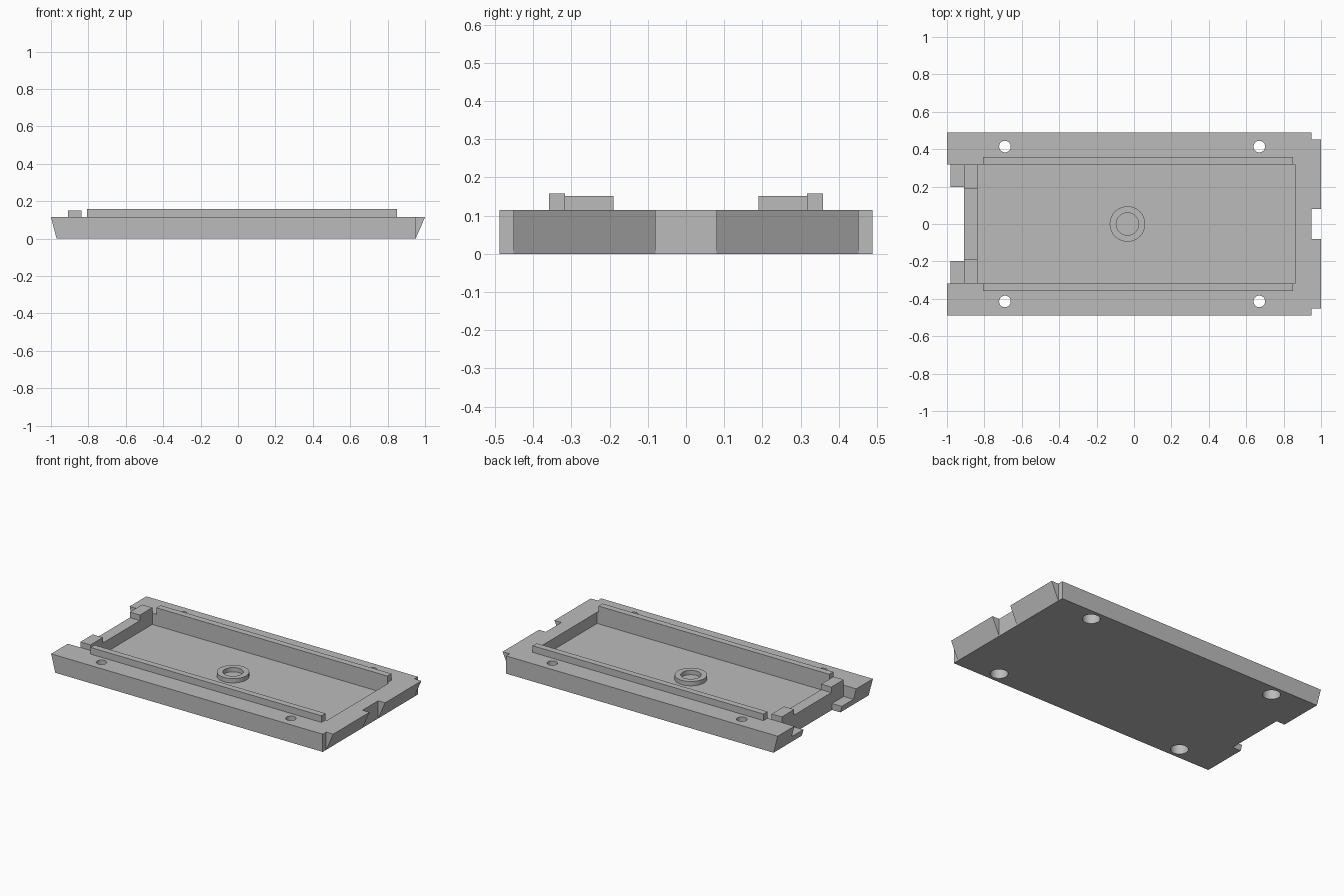
import bpy, bmesh, math

cube = bpy.data.objects.get("Cube")
if cube:
    bpy.data.objects.remove(cube, do_unlink=True)

grey = bpy.data.materials.new("plain grey")
grey.use_nodes = True
colour = (0.5, 0.5, 0.5, 1)
grey.diffuse_color = colour
grey.node_tree.nodes["Principled BSDF"].inputs["Base Color"].default_value = colour

TOP = 0.115      # height of the tray rim
FLOOR = 0.042    # height of the pocket floor
INNER = 0.317    # half width of the pocket


def prism(name, profile, y0, y1):
    """Extrude an XZ profile from y0 to y1."""
    bm = bmesh.new()
    face = bm.faces.new([bm.verts.new((x, y0, z)) for x, z in profile])
    ext = bmesh.ops.extrude_face_region(bm, geom=[face])
    moved = [g for g in ext["geom"] if isinstance(g, bmesh.types.BMVert)]
    bmesh.ops.translate(bm, verts=moved, vec=(0, y1 - y0, 0))
    bmesh.ops.recalc_face_normals(bm, faces=bm.faces)
    mesh = bpy.data.meshes.new(name)
    bm.to_mesh(mesh)
    bm.free()
    mesh.materials.append(grey)
    obj = bpy.data.objects.new(name, mesh)
    bpy.context.collection.objects.link(obj)
    return obj


def box(name, x0, x1, y0, y1, z0, z1):
    return prism(name, [(x0, z0), (x1, z0), (x1, z1), (x0, z1)], y0, y1)


def cylinder(name, x, y, z0, z1, radius):
    bpy.ops.mesh.primitive_cylinder_add(vertices=48, radius=radius, depth=z1 - z0,
                                        location=(x, y, (z0 + z1) / 2))
    obj = bpy.context.object
    obj.name = name
    obj.data.materials.append(grey)
    return obj


def cut(target, cutter):
    """Subtract the cutter and discard it."""
    cutter.hide_render = True
    bpy.context.view_layer.objects.active = target
    mod = target.modifiers.new("cut", 'BOOLEAN')
    mod.operation = 'DIFFERENCE'
    mod.solver = 'EXACT'
    mod.object = cutter
    bpy.ops.object.modifier_apply(modifier=mod.name)
    bpy.data.objects.remove(cutter, do_unlink=True)


def smooth(obj):
    bpy.ops.object.select_all(action='DESELECT')
    obj.select_set(True)
    bpy.context.view_layer.objects.active = obj
    bpy.ops.object.shade_smooth_by_angle(angle=math.radians(30))


# Tray body with one undercut end
tray = prism("tray_body", [(-0.97, 0), (0.95, 0), (0.95, TOP), (-1, TOP)], -0.488, 0.488)
cut(tray, box("pocket_cutter", -0.837, 0.86, -INNER, INNER, FLOOR, 0.3))
cut(tray, box("ledge_cutter", -1.2, -0.91, -INNER, INNER, FLOOR, 0.3))
cut(tray, box("slot_cutter", -1.2, -0.91, -0.197, 0.197, -0.1, 0.3))

# Screw holes, wider from below
for x in (-0.69, 0.67):
    for y in (-0.414, 0.414):
        cut(tray, cylinder("hole_cutter", x, y, -0.1, 0.3, 0.031))
        cut(tray, cylinder("counterbore_cutter", x, y, -0.1, 0.065, 0.052))
smooth(tray)

# Boss ring on the pocket floor
ring = cylinder("boss_ring", -0.035, 0, FLOOR, 0.07, 0.095)
cut(ring, cylinder("ring_cutter", -0.035, 0, 0, 0.3, 0.06))
smooth(ring)

# Mirrored rails, stop blocks and end wedges
for side, s in (("left", 1), ("right", -1)):
    def span(a, b):
        return sorted((s * a, s * b))
    box("rail_" + side, -0.807, 0.85, *span(INNER, 0.358), TOP, 0.158)
    box("stop_block_" + side, -0.91, -0.837, *span(0.19, INNER), TOP, 0.151)
    prism("end_wedge_" + side, [(0.95, 0), (1, TOP), (0.95, TOP)], *span(0.08, 0.452))
